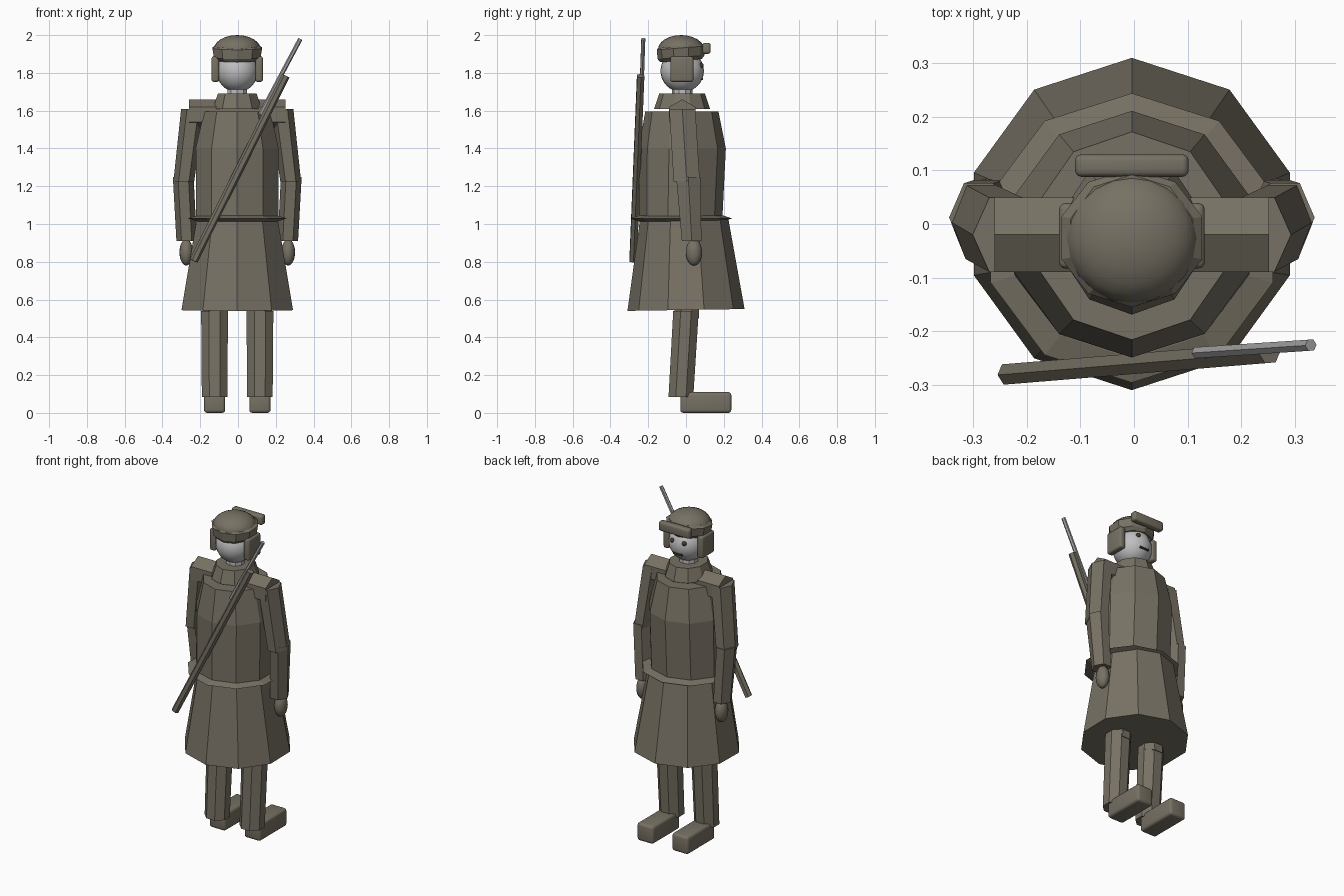
import bpy, bmesh, math
from mathutils import Vector

if "Cube" in bpy.data.objects:
    bpy.data.objects.remove(bpy.data.objects["Cube"], do_unlink=True)

CX = -0.004  # body axis


def material(name, rgb):
    m = bpy.data.materials.new(name)
    m.use_nodes = True
    m.diffuse_color = (*rgb, 1)
    m.node_tree.nodes["Principled BSDF"].inputs["Base Color"].default_value = (*rgb, 1)
    return m


cloth = material("khaki cloth", (0.185, 0.165, 0.127))
skin = material("pale skin", (0.52, 0.52, 0.53))
steel = material("grey steel", (0.36, 0.36, 0.36))
dark = material("dark features", (0.05, 0.045, 0.04))


def finish(name, bm, mat):
    bmesh.ops.recalc_face_normals(bm, faces=bm.faces)
    me = bpy.data.meshes.new(name)
    bm.to_mesh(me)
    bm.free()
    me.materials.append(mat)
    ob = bpy.data.objects.new(name, me)
    bpy.context.scene.collection.objects.link(ob)
    return ob


def smooth(ob, angle=40):
    bpy.ops.object.select_all(action="DESELECT")
    ob.select_set(True)
    bpy.context.view_layer.objects.active = ob
    bpy.ops.object.shade_smooth_by_angle(angle=math.radians(angle))


def loft(name, rings, n, mat, phase=math.pi / 2, tilt=0.0):
    """Capped stack of n-sided rings (x, y, z, rx, ry); tilt raises the +y side."""
    bm = bmesh.new()
    loops = []
    for x, y, z, rx, ry in rings:
        angles = [phase + math.tau * i / n for i in range(n)]
        loops.append([bm.verts.new((x + rx * math.cos(a), y + ry * math.sin(a),
                                    z + tilt * ry * math.sin(a))) for a in angles])
    for lo, hi in zip(loops, loops[1:]):
        for i in range(n):
            j = (i + 1) % n
            bm.faces.new((lo[i], lo[j], hi[j], hi[i]))
    bm.faces.new(loops[0])
    bm.faces.new(loops[-1])
    return finish(name, bm, mat)


def rod(name, a, b, r, n, mat):
    a, b = Vector(a), Vector(b)
    bm = bmesh.new()
    bmesh.ops.create_cone(bm, cap_ends=True, segments=n, radius1=r, radius2=r,
                          depth=(b - a).length)
    ob = finish(name, bm, mat)
    ob.location = (a + b) / 2
    ob.rotation_euler = (b - a).to_track_quat("Z", "Y").to_euler()
    return ob


def box(name, centre, size, mat, bevel=0.012):
    bm = bmesh.new()
    bmesh.ops.create_cube(bm, size=1)
    bmesh.ops.scale(bm, vec=size, verts=bm.verts)
    if bevel:
        bmesh.ops.bevel(bm, geom=bm.edges[:], offset=bevel, segments=3,
                        profile=0.5, affect="EDGES")
    ob = finish(name, bm, mat)
    ob.location = centre
    smooth(ob)
    return ob


def ball(name, centre, radii, mat, u=24, v=16):
    bm = bmesh.new()
    bmesh.ops.create_uvsphere(bm, u_segments=u, v_segments=v, radius=1)
    bmesh.ops.scale(bm, vec=radii, verts=bm.verts)
    ob = finish(name, bm, mat)
    ob.location = centre
    smooth(ob, 60)
    return ob


# Coat
loft("coat_skirt", [(CX, 0, 0.545, 0.31, 0.31), (CX, -0.01, 1.03, 0.225, 0.233)],
     10, cloth, tilt=0.016)
loft("coat_body", [(CX, -0.028, 1.02, 0.23, 0.22), (CX, -0.019, 1.4, 0.231, 0.23),
                   (CX, -0.022, 1.595, 0.185, 0.194)], 10, cloth)
loft("belt", [(CX, -0.026, 1.014, 0.225, 0.225), (CX, -0.026, 1.03, 0.277, 0.27),
              (CX, -0.026, 1.044, 0.225, 0.225)], 10, cloth)
loft("collar", [(CX, -0.021, 1.61, 0.135, 0.148), (CX, -0.021, 1.69, 0.108, 0.121)],
     10, cloth)
loft("neck", [(CX, -0.02, 1.6, 0.055, 0.055), (CX, -0.02, 1.73, 0.055, 0.055)], 10, skin)
rod("shoulder_bar", (-0.26, -0.02, 1.58), (0.252, -0.02, 1.58), 0.08, 6, cloth)
bar = bpy.data.objects["shoulder_bar"]
bar_top = max((bar.matrix_basis @ v.co).z for v in bar.data.vertices)
if bar_top < 1.655:  # turn a ridge upward
    for v in bar.data.vertices:
        c, s = math.cos(math.pi / 6), math.sin(math.pi / 6)
        v.co.x, v.co.y = c * v.co.x - s * v.co.y, s * v.co.x + c * v.co.y

# Head and cap
ball("head", (CX, -0.02, 1.81), (0.11, 0.115, 0.112), skin)
loft("cap_band", [(CX, -0.026, 1.865, 0.108, 0.11), (CX, -0.026, 1.883, 0.13, 0.124),
                  (CX, -0.026, 1.932, 0.138, 0.129), (CX, -0.026, 1.945, 0.12, 0.118)],
     10, cloth, tilt=0.08)
ball("cap_dome", (CX, -0.026, 1.925), (0.124, 0.122, 0.075), cloth, 20, 12)
box("cap_front_flap", (CX, 0.109, 1.93), (0.212, 0.042, 0.058), cloth)
for side, s in (("left", 1), ("right", -1)):
    box(side + "_ear_flap", (CX + s * 0.116, -0.022, 1.82), (0.04, 0.122, 0.135), cloth)
    ball(side + "_eye", (CX + s * 0.04, 0.08, 1.84), (0.014, 0.014, 0.014), dark, 12, 8)
box("mouth", (CX, 0.085, 1.767), (0.06, 0.012, 0.01), dark, 0)

# Limbs
for side, s in (("left", 1), ("right", -1)):
    def at(x):
        return CX + s * x
    loft(side + "_upper_arm", [(at(0.235), -0.02, 1.61, 0.062, 0.08),
                               (at(0.283), 0.004, 1.225, 0.055, 0.08)], 6, cloth, 0)
    loft(side + "_forearm", [(at(0.286), 0.012, 1.25, 0.055, 0.074),
                             (at(0.268), 0.03, 0.91, 0.054, 0.06)], 6, cloth, 0)
    ball(side + "_hand", (at(0.27), 0.042, 0.85), (0.036, 0.043, 0.07), cloth, 16, 12)
    loft(side + "_thigh", [(at(0.118), 0.004, 0.5, 0.07, 0.07),
                           (at(0.11), 0.0, 0.9, 0.08, 0.08)], 8, cloth, math.pi / 8)
    loft(side + "_shin", [(at(0.12), -0.027, 0.085, 0.073, 0.071),
                          (at(0.12), 0.0, 0.54, 0.077, 0.073)], 8, cloth, math.pi / 8)
    box(side + "_boot", (at(0.12), 0.105, 0.055), (0.112, 0.27, 0.11), cloth, 0.016)

# Rifle slung across the back
rod("rifle_stock", (-0.235, -0.28, 0.805), (0.253, -0.24, 1.785), 0.022, 6, cloth)
rod("rifle_barrel", (0.118, -0.24, 1.58), (0.33, -0.226, 1.98), 0.012, 6, steel)
